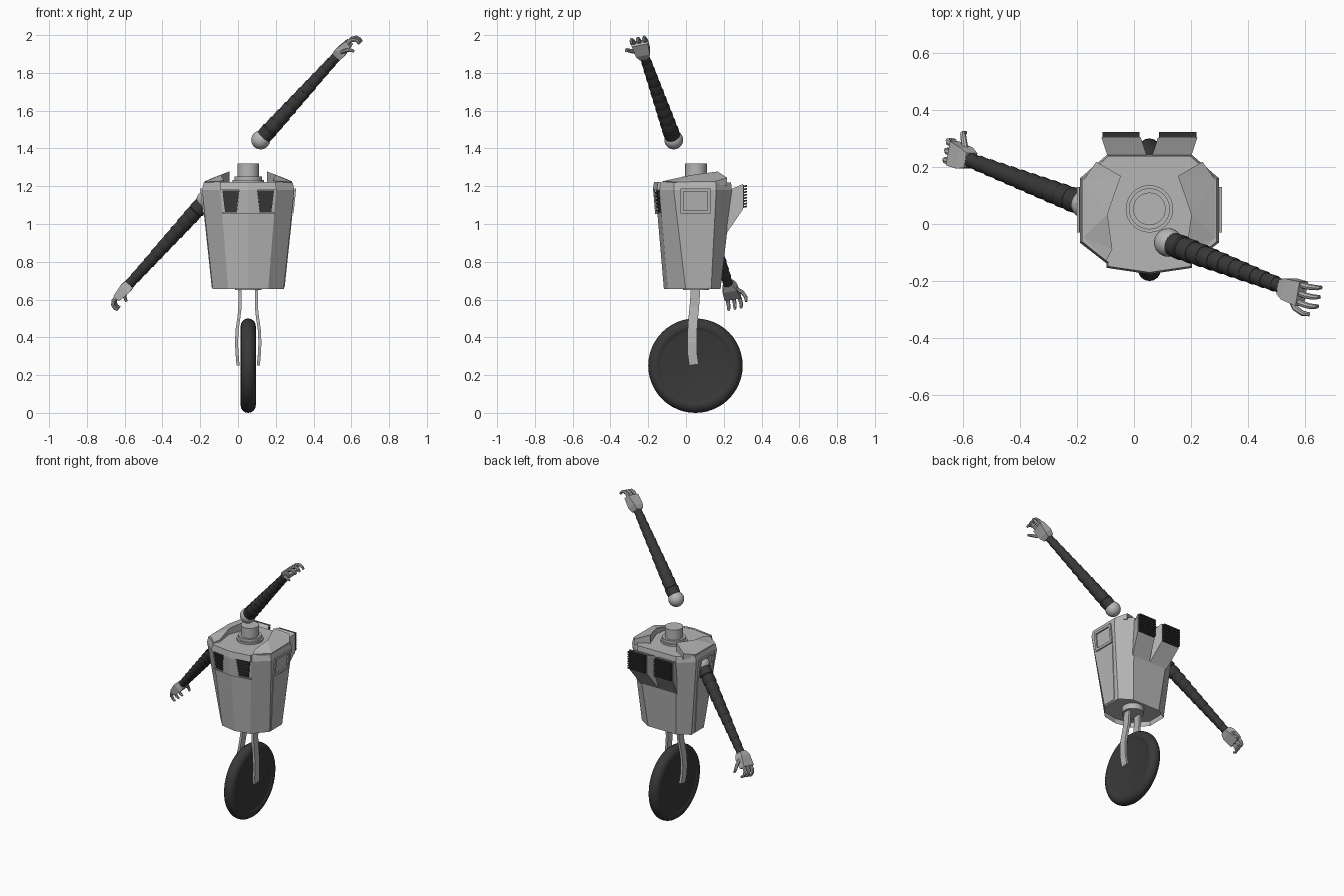
import bpy, bmesh, math
from mathutils import Vector as V

if "Cube" in bpy.data.objects:
    bpy.data.objects.remove(bpy.data.objects["Cube"])

C = V((0.054, 0.053, 0))          # body axis


def material(name, r, g, b):
    m = bpy.data.materials.new(name)
    m.diffuse_color = (r, g, b, 1)
    m.use_nodes = True
    m.node_tree.nodes["Principled BSDF"].inputs["Base Color"].default_value = m.diffuse_color
    return m


GREY = material("light grey", 0.47, 0.47, 0.47)
DARK = material("dark rubber", 0.04, 0.04, 0.04)


def finish(bm, name, mat, smooth=False):
    bmesh.ops.recalc_face_normals(bm, faces=bm.faces[:])
    me = bpy.data.meshes.new(name)
    bm.to_mesh(me)
    bm.free()
    me.materials.append(mat)
    ob = bpy.data.objects.new(name, me)
    bpy.context.collection.objects.link(ob)
    if smooth:
        bpy.ops.object.select_all(action='DESELECT')
        ob.select_set(True)
        bpy.context.view_layer.objects.active = ob
        bpy.ops.object.shade_smooth_by_angle(angle=math.radians(35))
    return ob


def loft(bm, rings):
    """Skin equal-length rings of points and cap both ends."""
    vs = [[bm.verts.new(p) for p in r] for r in rings]
    n = len(vs[0])
    for a, b in zip(vs, vs[1:]):
        for i in range(n):
            bm.faces.new((a[i], a[(i + 1) % n], b[(i + 1) % n], b[i]))
    return bm.faces.new(vs[0]), bm.faces.new(vs[-1])


def prisms(name, parts, mat):
    """Body-relative (points, offset) prisms, mirrored to both sides."""
    bm = bmesh.new()
    for pts, off in parts:
        for s in (1, -1):
            flip = lambda p: V((p[0] * s, p[1], p[2])) + C
            loft(bm, [[flip(p) for p in pts], [flip(V(p) + V(off)) for p in pts]])
    return finish(bm, name, mat)


def sweep(bm, pts, radii, ref, n=8, axis=None, section=None):
    """Tube along pts; ref is the cross direction kept fixed."""
    pts = [V(p) for p in pts]
    sec = section or [(math.cos(math.tau * i / n), math.sin(math.tau * i / n)) for i in range(n)]
    rings = []
    for i, (p, r) in enumerate(zip(pts, radii)):
        t = axis or pts[min(i + 1, len(pts) - 1)] - pts[max(i - 1, 0)]
        v = V(t).cross(ref).normalized()
        u = v.cross(t).normalized()
        rings.append([p + (u * a + v * b) * r for a, b in sec])
    loft(bm, rings)


# ---- body shell: faceted tapering tub with a hollow underside
def outline(half, z):
    return [V((x, y, z)) + C for x, y in half + [(-x, y) for x, y in half[:0:-1]]]


low = [(0, -0.17), (0.106, -0.15), (0.188, -0.055), (0.188, 0.08), (0.106, 0.13)]
high = [(0, -0.215), (0.148, -0.193), (0.244, -0.118), (0.244, 0.107), (0.148, 0.19)]
rim = [(x * 0.965, y * 0.975) for x, y in high]
bm = bmesh.new()
bottom, top = loft(bm, [outline(low, 0.655), outline(high, 1.18), outline(rim, 1.22)])
bmesh.ops.inset_region(bm, faces=[bottom], thickness=0.018)
bmesh.ops.translate(bm, verts=bottom.verts[:], vec=(0, 0, 0.035))
finish(bm, "body", GREY)


def lerp(a, b, z):
    return a + (b - a) * (z - 0.655) / 0.525


def front(x, z, out=0.0):
    """Point on the front facet."""
    yc, yk, xk = lerp(-0.17, -0.215, z), lerp(-0.15, -0.193, z), lerp(0.106, 0.148, z)
    return V((x, yc + (yk - yc) * x / xk - out, z))


def side(y, z, out=0.0):
    """Point on the side facet."""
    return V((lerp(0.188, 0.244, z) + out, y, z))


# ---- front brow, nose panel and ledge framing the grilles
prisms("brow", [([front(0, 1.18), front(0.15, 1.18), front(0.145, 1.222, -0.01),
                  front(0, 1.222, -0.01)], (0, -0.014, 0))], GREY)
prisms("nose_panel", [([front(0, 1.18), front(0.048, 1.18), front(0.062, 1.056),
                        front(0, 1.056)], (0, -0.012, 0))], GREY)
prisms("grille_ledge", [([front(0, 1.052), front(0.14, 1.052), front(0.14, 1.06),
                          front(0, 1.06)], (0, -0.012, 0))], GREY)
# ---- dark front grilles with slats
prisms("front_grille", [([front(0.048, 1.178), front(0.137, 1.178), front(0.122, 1.06),
                          front(0.062, 1.06)], (0, -0.004, 0))], DARK)
slats = []
for i in range(6):
    z = 1.065 + i * 0.019
    k = (z - 1.06) / 0.118
    a, b = 0.061 - 0.013 * k, 0.122 + 0.015 * k
    slats.append(([front(a, z), front(b, z), front(b, z + 0.01), front(a, z + 0.01)], (0, -0.011, 0)))
prisms("front_slats", slats, DARK)

# ---- side window frames and long side plates
y0, y1, z0, z1, w = -0.083, 0.077, 1.055, 1.187, 0.016
frame = []
for a, b, c, d in ((y0, y1, z0, z0 + w), (y0, y1, z1 - w, z1),
                   (y0, y0 + w, z0 + w, z1 - w), (y1 - w, y1, z0 + w, z1 - w)):
    frame.append(([side(a, c), side(b, c), side(b, d), side(a, d)], (0.009, 0, 0)))
prisms("side_frame", frame, GREY)
prisms("side_plate", [([side(-0.08, 1.05), side(0.075, 1.05), side(0.045, 0.665),
                        side(-0.045, 0.665)], (0.004, 0, 0))], GREY)

# ---- raised wedge pads on the shoulders
bm = bmesh.new()
pad = [(0.232, 0.10, 1.225), (0.186, 0.165, 1.245), (0.10, 0.115, 1.278), (0.147, -0.02, 1.26),
       (0.13, -0.14, 1.235), (0.15, -0.18, 1.225), (0.232, -0.10, 1.223)]
for s in (1, -1):
    loft(bm, [[V((x * s, y, 1.205)) + C for x, y, z in pad], [V((x * s, y, z)) + C for x, y, z in pad]])
bmesh.ops.triangulate(bm, faces=[f for f in bm.faces if len(f.verts) > 4])
finish(bm, "shoulder_pads", GREY)

# ---- rear packs flaring outward, with dark slatted outlets
profile = [(0.165, 1.175), (0.25, 1.212), (0.25, 1.08), (0.165, 0.955)]
prisms("rear_pack", [([(0.002 + 0.028 * (y > 0.2), y, z) for y, z in profile], (0.138, 0, 0))], GREY)
prisms("rear_outlet", [([(0.036, 0.25, 1.207), (0.162, 0.25, 1.207), (0.162, 0.25, 1.085),
                         (0.036, 0.25, 1.085)], (0, 0.004, 0))], DARK)
prisms("rear_slats", [([(0.034, 0.25, z), (0.165, 0.25, z), (0.165, 0.25, z + 0.009),
                        (0.034, 0.25, z + 0.009)], (0, 0.02, 0.004))
                      for z in [1.085 + 0.0155 * i for i in range(8)]], DARK)

# ---- neck and underside fork mount
bm = bmesh.new()
zs = [(1.21, 0.083), (1.232, 0.083), (1.232, 0.072), (1.252, 0.072), (1.252, 0.057), (1.32, 0.057)]
sweep(bm, [C + V((0, 0, z)) for z, r in zs], [r for z, r in zs], V((1, 0, 0)), 32, V((0, 0, 1)))
finish(bm, "neck", GREY, True)
bm = bmesh.new()
sweep(bm, [C + V((0, 0, z)) for z in (0.65, 0.72)], [0.07, 0.07], V((1, 0, 0)), 24)
finish(bm, "fork_mount", GREY, True)

# ---- curved fork legs
bm = bmesh.new()
path = [(0.043, 0.05, 0.70), (0.043, 0.05, 0.64), (0.043, 0.044, 0.56), (0.050, 0.038, 0.50),
        (0.059, 0.034, 0.44), (0.062, 0.032, 0.37), (0.059, 0.034, 0.31), (0.054, 0.042, 0.255)]
for s in (1, -1):
    sweep(bm, [(C.x + x * s, y, z) for x, y, z in path], [1] * len(path), V((0, 1, 0)),
          section=[(-0.025, -0.008), (0.025, -0.008), (0.025, 0.008), (-0.025, 0.008)])
finish(bm, "fork", GREY)

# ---- wheel: round tyre and dished disc
hub = V((C.x, 0.05, 0.25))
bpy.ops.mesh.primitive_torus_add(major_radius=0.21, minor_radius=0.04, major_segments=48,
                                 minor_segments=16, location=hub, rotation=(0, math.pi / 2, 0))
tyre = bpy.context.object
tyre.name = "tyre"
tyre.data.materials.append(DARK)
bpy.ops.object.shade_smooth()
bm = bmesh.new()
sweep(bm, [hub + V((x, 0, 0)) for x in (-0.01, -0.036, 0.036, 0.01)], [0.004, 0.208, 0.208, 0.004],
      V((0, 1, 0)), 48, V((1, 0, 0)))
finish(bm, "wheel_disc", DARK, True)


# ---- arms: ball shoulder, ribbed sleeve, palm, fingers and thumb
def arm(label, ball, d, w, m):
    bm = bmesh.new()
    bmesh.ops.create_uvsphere(bm, u_segments=24, v_segments=14, radius=0.05)
    bmesh.ops.translate(bm, verts=bm.verts[:], vec=ball)
    finish(bm, label + "_shoulder_ball", GREY, True)

    bm = bmesh.new()
    n, length = 11, 0.635
    pts, radii = [], []
    for i in range(n):
        r = 0.043 - 0.017 * i / (n - 1)
        for t, k in ((0, 0.95), (0.9, 1.03), (1, 0.95)):
            pts.append(ball + d * (0.025 + (length - 0.025) * (i + t) / n))
            radii.append(r * k)
    sweep(bm, pts, radii, w, 20, d)
    finish(bm, label + "_sleeve", DARK, True)

    wrist = ball + d * 0.63
    P = lambda a, b, c: wrist + d * a + w * b + m * c
    bm = bmesh.new()
    loft(bm, [[P(a, b * x, c * y) for x, y in ((-1, -1), (1, -1), (1, 1), (-1, 1))]
              for a, b, c in ((-0.012, 0.026, 0.026), (0.02, 0.038, 0.03), (0.088, 0.044, 0.02))])
    finish(bm, label + "_palm", GREY)

    bm = bmesh.new()
    for b in (-0.031, 0, 0.031):
        curl = [(0.08, 1, -0.005), (0.11, 1.05, -0.003), (0.128, 1.1, 0.01),
                (0.135, 1.1, 0.028), (0.13, 1.1, 0.046)]
        sweep(bm, [P(a, b * k, c) for a, k, c in curl], [0.011, 0.011, 0.010, 0.009, 0.007], w)
    thumb = [(0.03, -0.03, 0.005), (0.055, -0.06, 0.012), (0.08, -0.073, 0.028), (0.092, -0.073, 0.05)]
    sweep(bm, [P(*p) for p in thumb], [0.011, 0.011, 0.010, 0.007], w + d * 0.6)
    finish(bm, label + "_fingers", GREY, True)


d = V((0.65, -0.25, 0.715)).normalized()
m = V((0.74, 0, -0.673)).normalized()
w = m.cross(d).normalized()
w = w if w.y > 0 else -w
arm("raised_arm", V((0.12, -0.065, 1.445)), d, w, m)
arm("lowered_arm", V((-0.17, 0.068, 1.127)), -d, -w, m)
